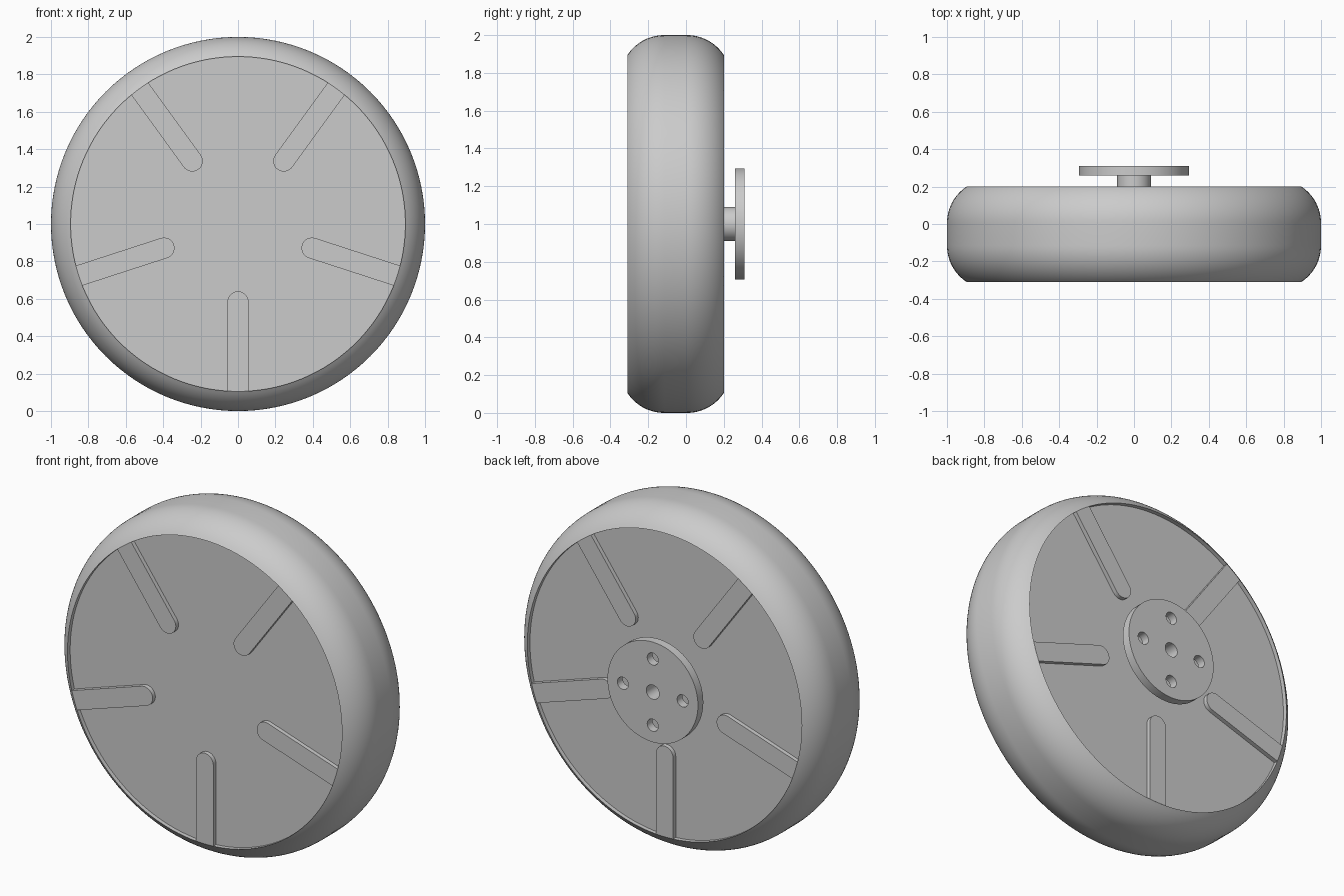
import bpy, bmesh
from math import sin, cos, pi, radians, asin
from mathutils import Matrix, Vector

cube = bpy.data.objects.get("Cube")
if cube:
    bpy.data.objects.remove(cube, do_unlink=True)

grey = bpy.data.materials.new("plain grey")
grey.use_nodes = True
colour = (0.6, 0.6, 0.6, 1)
grey.diffuse_color = colour
grey.node_tree.nodes["Principled BSDF"].inputs["Base Color"].default_value = colour

AXLE = 1.0               # height of the wheel axis
MID, HALF = -0.055, 0.255  # wheel centre and half width along y
RIM = 0.895              # radius of the recessed side
RECESS = 0.025


def finish(name, bm):
    """Turn a bmesh around the y axis into a placed object."""
    bmesh.ops.recalc_face_normals(bm, faces=bm.faces)
    mesh = bpy.data.meshes.new(name)
    bm.to_mesh(mesh)
    bm.free()
    mesh.materials.append(grey)
    obj = bpy.data.objects.new(name, mesh)
    obj.location.z = AXLE
    bpy.context.collection.objects.link(obj)
    return obj


def smooth(obj):
    bpy.ops.object.select_all(action='DESELECT')
    obj.select_set(True)
    bpy.context.view_layer.objects.active = obj
    bpy.ops.object.shade_smooth_by_angle(angle=radians(30))


def lathe(name, profile, steps, closed=False):
    """Spin (radius, y) points about the y axis."""
    bm = bmesh.new()
    verts = [bm.verts.new((r, y, 0)) for r, y in profile]
    pairs = list(zip(verts, verts[1:]))
    if closed:
        pairs.append((verts[-1], verts[0]))
    edges = [bm.edges.new(p) for p in pairs]
    bmesh.ops.spin(bm, geom=verts + edges, cent=(0, 0, 0), axis=(0, 1, 0),
                   angle=2 * pi, steps=steps)
    bmesh.ops.remove_doubles(bm, verts=bm.verts, dist=1e-5)
    return finish(name, bm)


# Tyre and recessed discs: rounded shoulders either side of a flat tread
flat = 0.06
dx, dr = HALF - flat, 1 - RIM
R = (dx * dx + dr * dr) / (2 * dr)
end = asin(dx / R)
shoulder = [(1 - R + R * cos(end * i / 12), flat + R * sin(end * i / 12))
            for i in range(13)]
side = shoulder + [(RIM, HALF - RECESS), (0, HALF - RECESS)]
profile = [(r, MID - y) for r, y in reversed(side)] + [(r, MID + y) for r, y in side]
smooth(lathe("wheel_body", profile, 128))

# Raised ribs: round inner end, outer end meeting the rim
W, INNER = 0.056, 0.416
a = asin(W / RIM)
outline = [(INNER + W * cos(t), W * sin(t))
           for t in (pi / 2 + pi * i / 16 for i in range(17))]
outline += [(RIM * cos(t), RIM * sin(t)) for t in (-a, -a / 2, 0, a / 2, a)]


def ribs(name, y0, y1):
    bm = bmesh.new()
    for k in range(5):
        turn = Matrix.Rotation(pi / 2 + k * 2 * pi / 5, 4, 'Y')
        face = bm.faces.new([bm.verts.new(turn @ Vector((x, y0, z))) for x, z in outline])
        ext = bmesh.ops.extrude_face_region(bm, geom=[face])
        moved = [v for v in ext["geom"] if isinstance(v, bmesh.types.BMVert)]
        bmesh.ops.translate(bm, verts=moved, vec=(0, y1 - y0, 0))
    smooth(finish(name, bm))


ribs("front_ribs", MID - HALF, MID - HALF + RECESS + 0.01)
ribs("back_ribs", MID + HALF - RECESS - 0.01, MID + HALF)

# Mounting hub: stem and flange with a centre bore
BORE, STEM, FLANGE = 0.042, 0.09, 0.295
base = MID + HALF - RECESS
hub = lathe("mounting_hub", [(BORE, base), (STEM, base), (STEM, 0.26),
                             (FLANGE, 0.26), (FLANGE, 0.31), (BORE, 0.31)], 64, True)

# Four bolt holes through the flange
bm = bmesh.new()
for k in range(4):
    spot = Matrix.Rotation(k * pi / 2, 4, 'Y') @ Matrix.Translation((0.195, 0.285, 0))
    bmesh.ops.create_cone(bm, cap_ends=True, segments=32, radius1=0.036, radius2=0.036,
                          depth=0.1, matrix=spot @ Matrix.Rotation(pi / 2, 4, 'X'))
cutter = finish("bolt_hole_cutter", bm)
cutter.hide_render = True
mod = hub.modifiers.new("bolt holes", 'BOOLEAN')
mod.operation, mod.solver, mod.object = 'DIFFERENCE', 'EXACT', cutter
bpy.context.view_layer.objects.active = hub
bpy.ops.object.modifier_apply(modifier=mod.name)
bpy.data.objects.remove(cutter, do_unlink=True)
smooth(hub)
